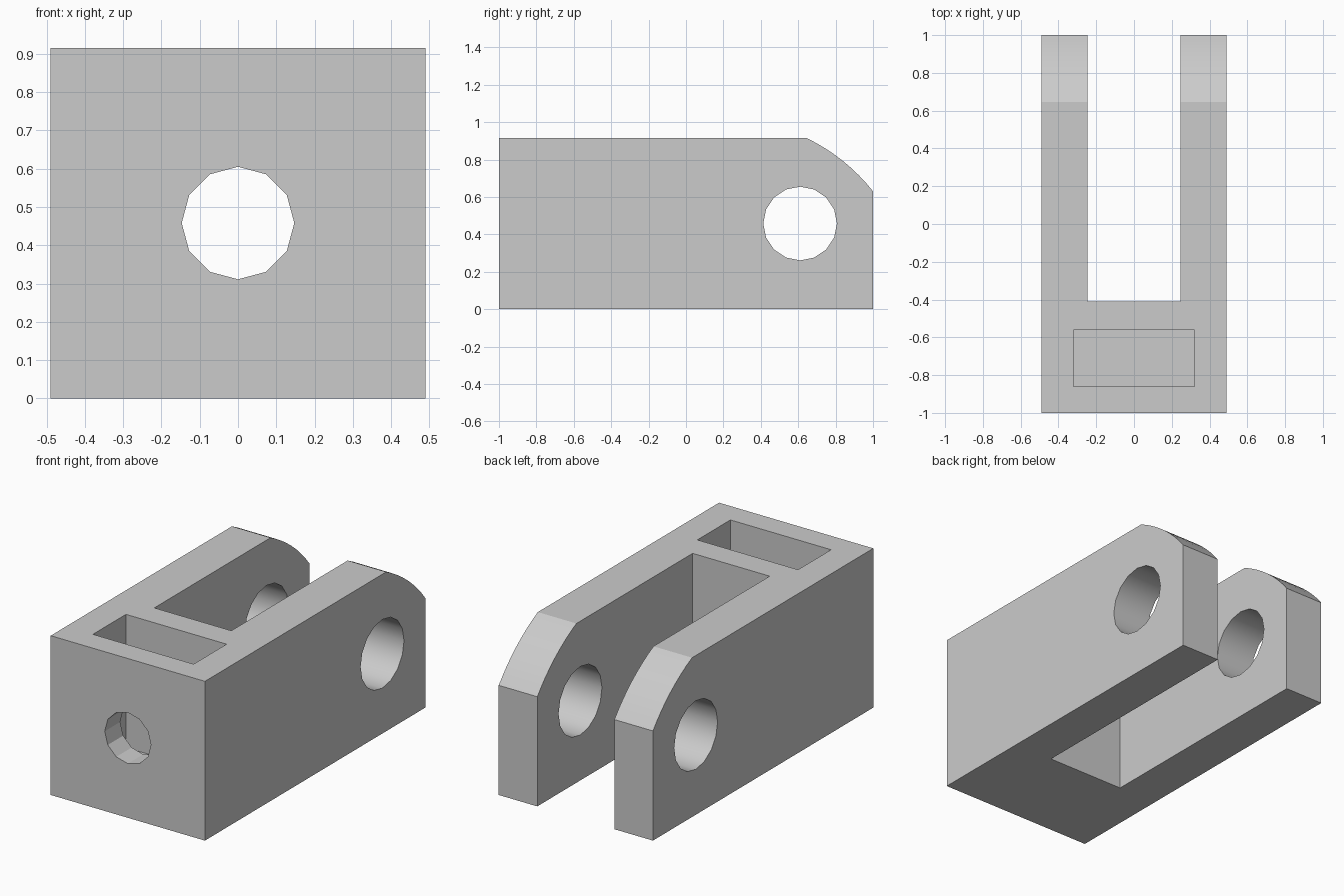
import bpy
import bmesh
import math
from mathutils import Matrix, Vector

cube = bpy.data.objects.get("Cube")
if cube:
    bpy.data.objects.remove(cube, do_unlink=True)

HALF_W, HEIGHT, MID_Z = 0.49, 0.915, 0.458

grey = bpy.data.materials.new("light grey")
grey.use_nodes = True
colour = (0.6, 0.6, 0.6, 1)
grey.diffuse_color = colour
grey.node_tree.nodes["Principled BSDF"].inputs["Base Color"].default_value = colour


def make_object(name, bm):
    bmesh.ops.recalc_face_normals(bm, faces=bm.faces)
    mesh = bpy.data.meshes.new(name)
    bm.to_mesh(mesh)
    bm.free()
    mesh.materials.append(grey)
    obj = bpy.data.objects.new(name, mesh)
    bpy.context.collection.objects.link(obj)
    return obj


def box(name, low, high):
    low, high = Vector(low), Vector(high)
    bm = bmesh.new()
    bmesh.ops.create_cube(bm, size=1, matrix=Matrix.Translation((low + high) / 2)
                          @ Matrix.Diagonal((high - low).to_4d()))
    return make_object(name, bm)


def rod(name, centre, radius, length, sides, axis):
    """Cylinder along x or y with corners at its top, bottom and sides."""
    bm = bmesh.new()
    turn = Matrix.Rotation(math.pi / 2, 4, "Y" if axis == "X" else "X")
    bmesh.ops.create_cone(bm, cap_ends=True, segments=sides, radius1=radius,
                          radius2=radius, depth=length,
                          matrix=Matrix.Translation(centre) @ turn)
    return make_object(name, bm)


def arc(start, end, sagitta, steps):
    """Points of a shallow arc bulging to the left of start -> end."""
    a, b = Vector(start), Vector(end)
    chord = b - a
    radius = chord.length ** 2 / (8 * sagitta) + sagitta / 2
    normal = Vector((-chord.y, chord.x)).normalized()
    centre = (a + b) / 2 - normal * (radius - sagitta)
    half = math.asin(chord.length / 2 / radius)
    along = chord.normalized()
    angles = [half * (2 * i / steps - 1) for i in range(steps + 1)]
    return [centre + radius * (normal * math.cos(t) + along * math.sin(t)) for t in angles]


# Body: side profile with a curved rear corner, extruded across the width
profile = [(-1, 0), (-1, HEIGHT)]
profile += [tuple(p) for p in arc((0.645, HEIGHT), (1, 0.63), 0.026, 8)]
profile.append((1, 0))
bm = bmesh.new()
side = bm.faces.new([bm.verts.new((-HALF_W, y, z)) for y, z in profile])
wall = bmesh.ops.extrude_face_region(bm, geom=[side])["geom"]
bmesh.ops.translate(bm, vec=(2 * HALF_W, 0, 0),
                    verts=[v for v in wall if isinstance(v, bmesh.types.BMVert)])
body = make_object("clevis_body", bm)

# Cutters: fork slot, top pocket, front bore and cross pin hole
cutters = [
    box("fork_slot_cutter", (-0.245, -0.41, -0.2), (0.245, 1.2, 1.2)),
    box("pocket_cutter", (-0.32, -0.86, 0.15), (0.32, -0.56, 1.2)),
    rod("bore_cutter", (0, -0.7, MID_Z), 0.147, 0.9, 12, "Y"),
    rod("pin_hole_cutter", (0, 0.61, MID_Z), 0.197, 1.4, 16, "X"),
]
bpy.ops.object.select_all(action="DESELECT")
body.select_set(True)
bpy.context.view_layer.objects.active = body
for cutter in cutters:
    cutter.hide_render = True
    cut = body.modifiers.new(cutter.name, "BOOLEAN")
    cut.operation = "DIFFERENCE"
    cut.solver = "EXACT"
    cut.object = cutter
    bpy.ops.object.modifier_apply(modifier=cut.name)
for cutter in cutters:
    bpy.data.objects.remove(cutter, do_unlink=True)

# Smooth pin holes and curved corners, crisp edges elsewhere
bpy.ops.object.shade_smooth_by_angle(angle=math.radians(25))
